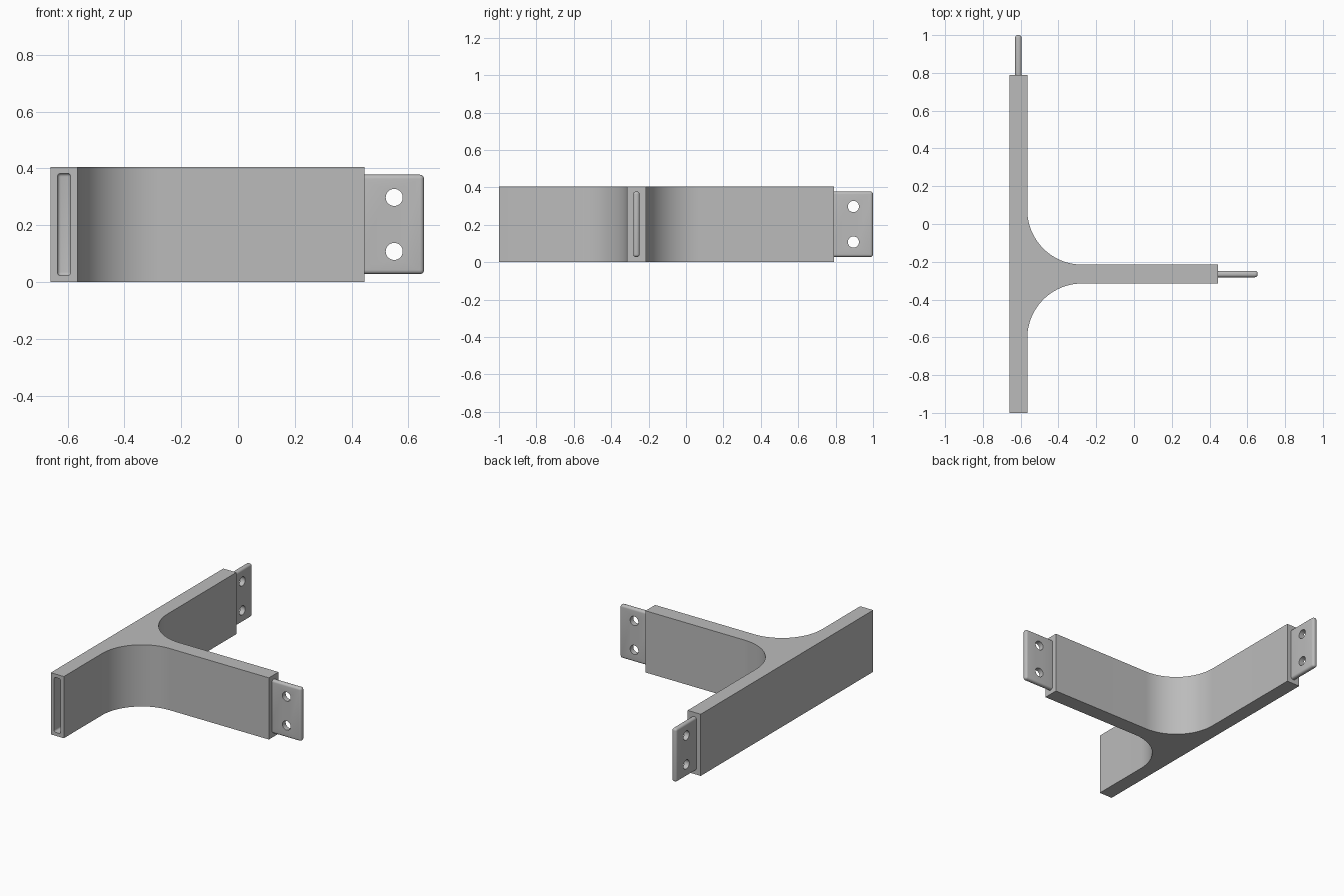
import bpy, bmesh, math
from mathutils import Vector

if "Cube" in bpy.data.objects:
    bpy.data.objects.remove(bpy.data.objects["Cube"], do_unlink=True)

GREY = (0.5, 0.5, 0.5, 1)
grey = bpy.data.materials.new("plain grey")
grey.use_nodes = True
grey.diffuse_color = GREY
grey.node_tree.nodes["Principled BSDF"].inputs["Base Color"].default_value = GREY

HEIGHT = 0.405
WALL_L, WALL_R, WALL_F, WALL_B = -0.66, -0.565, -1.0, 0.79
ARM_F, ARM_B, ARM_END = -0.315, -0.215, 0.445
FILLET = 0.29
MID_Z = HEIGHT / 2
WALL_X = (WALL_L + WALL_R) / 2
ARM_Y = (ARM_F + ARM_B) / 2
HOLE_OFFSET = 0.095


def finish(bm, name, helper=False):
    bmesh.ops.recalc_face_normals(bm, faces=bm.faces)
    mesh = bpy.data.meshes.new(name)
    bm.to_mesh(mesh)
    bm.free()
    mesh.materials.append(grey)
    ob = bpy.data.objects.new(name, mesh)
    bpy.context.collection.objects.link(ob)
    ob.hide_render = helper
    ob.hide_viewport = False
    return ob


def rounded_box(name, centre, size, radius, segments=5, helper=False):
    bm = bmesh.new()
    bmesh.ops.create_cube(bm, size=1)
    for v in bm.verts:
        v.co = Vector(a * b for a, b in zip(v.co, size)) + Vector(centre)
    bmesh.ops.bevel(bm, geom=bm.edges[:], offset=radius, segments=segments,
                    profile=0.5, affect='EDGES')
    return finish(bm, name, helper)


def cut(target, cutter):
    mod = target.modifiers.new("cut", 'BOOLEAN')
    mod.operation, mod.solver, mod.object = 'DIFFERENCE', 'EXACT', cutter
    bpy.context.view_layer.objects.active = target
    bpy.ops.object.modifier_apply(modifier=mod.name)
    bpy.data.objects.remove(cutter, do_unlink=True)


def smooth(ob):
    bpy.ops.object.select_all(action='DESELECT')
    ob.select_set(True)
    bpy.context.view_layer.objects.active = ob
    bpy.ops.object.shade_smooth_by_angle(angle=math.radians(30))


def fillet(cy, start, end, steps=24):
    cx = WALL_R + FILLET
    return [(cx + FILLET * math.cos(a), cy + FILLET * math.sin(a))
            for a in (math.radians(start + (end - start) * i / steps)
                      for i in range(steps + 1))]


# T-shaped body: plan outline with a fillet on each side of the arm
outline = [(WALL_L, WALL_B), (WALL_L, WALL_F), (WALL_R, WALL_F)]
outline += fillet(ARM_F - FILLET, 180, 90)
outline += [(ARM_END, ARM_F), (ARM_END, ARM_B)]
outline += fillet(ARM_B + FILLET, 270, 180)
outline += [(WALL_R, WALL_B)]
bm = bmesh.new()
base = bm.faces.new([bm.verts.new((x, y, 0)) for x, y in outline])
top = bmesh.ops.extrude_face_region(bm, geom=[base])["geom"]
bmesh.ops.translate(bm, vec=(0, 0, HEIGHT),
                    verts=[g for g in top if isinstance(g, bmesh.types.BMVert)])
body = finish(bm, "tee_body")

# Socket in the front end that would receive a matching tab
cut(body, rounded_box("socket_cutter", (WALL_X, WALL_F, MID_Z),
                      (0.046, 0.44, 0.36), 0.012, helper=True))
smooth(body)


# Rounded tabs, each drilled with two holes
def tab(name, centre, along_x):
    length, thick, tall = 0.25, 0.034, 0.35
    size = (length, thick, tall) if along_x else (thick, length, tall)
    ob = rounded_box(name, centre, size, 0.0145)
    hole = Vector(centre) + Vector((0.02, 0, 0) if along_x else (0, 0.02, 0))
    for side in (-1, 1):
        bm = bmesh.new()
        bmesh.ops.create_cone(bm, cap_ends=True, segments=40, radius1=0.03,
                              radius2=0.03, depth=0.2)
        cutter = finish(bm, "hole_cutter", True)
        cutter.location = hole + Vector((0, 0, side * HOLE_OFFSET))
        turn = math.pi / 2
        cutter.rotation_euler = (turn, 0, 0) if along_x else (0, turn, 0)
        bpy.context.view_layer.update()
        cut(ob, cutter)
    smooth(ob)


tab("arm_tab", (0.53, ARM_Y, MID_Z), True)
tab("wall_tab", (WALL_X, 0.875, MID_Z), False)
